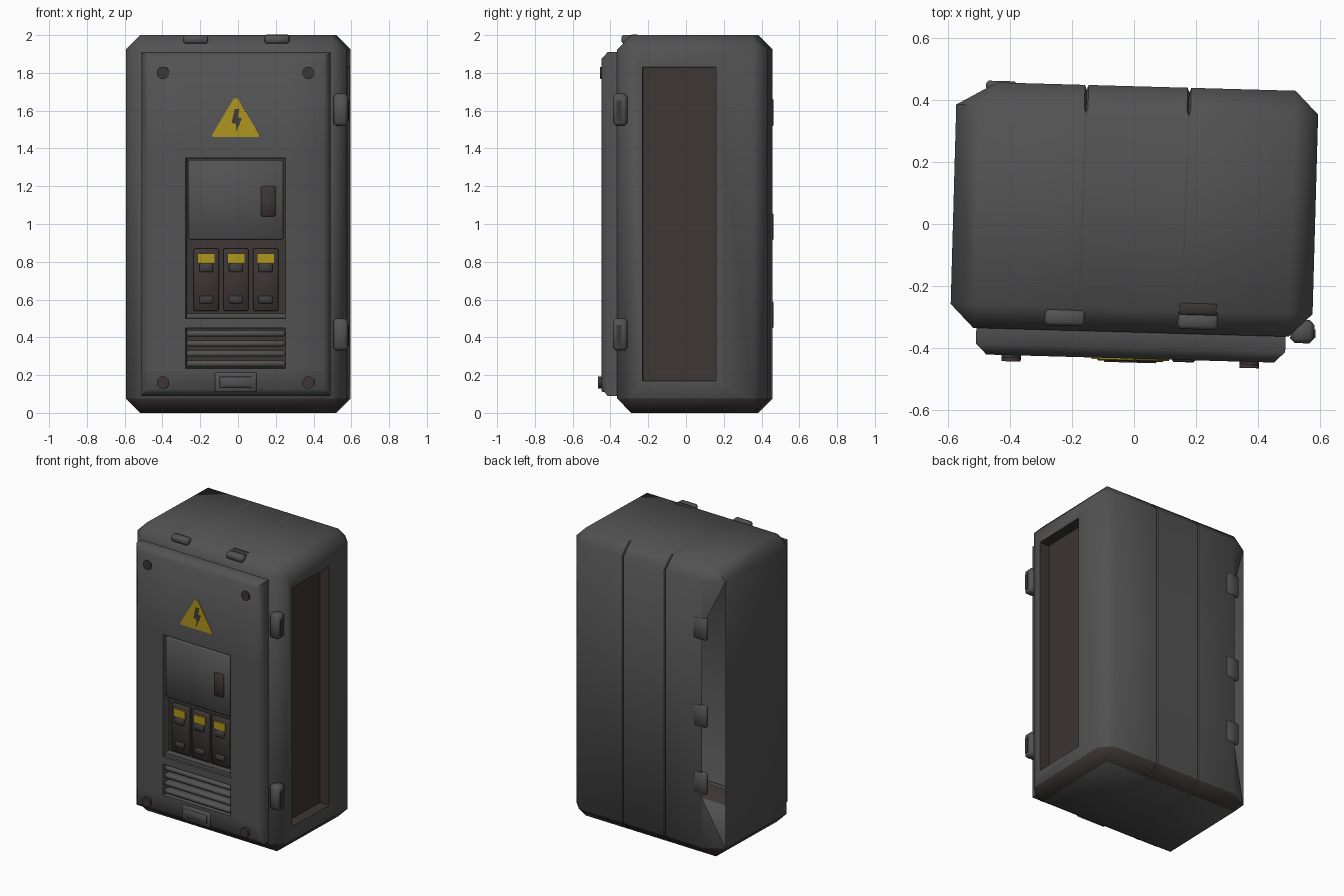
import bpy, bmesh, math
from mathutils import Matrix, Vector

if "Cube" in bpy.data.objects:
    bpy.data.objects.remove(bpy.data.objects["Cube"])

# The whole cabinet stands turned slightly about z
TURN = Matrix.Rotation(math.radians(-1.6), 4, 'Z')


def material(name, rgb):
    m = bpy.data.materials.new(name)
    m.diffuse_color = (*rgb, 1)
    m.use_nodes = True
    m.node_tree.nodes["Principled BSDF"].inputs["Base Color"].default_value = m.diffuse_color
    return m


GREY = material("grey_metal", (0.085, 0.085, 0.085))
BROWN = material("dark_brown", (0.046, 0.036, 0.035))
YELLOW = material("warning_yellow", (0.42, 0.30, 0.012))
DARK = material("dark_grey", (0.05, 0.047, 0.047))


def finish(bm, name, mats):
    bm.transform(TURN)
    me = bpy.data.meshes.new(name)
    bm.to_mesh(me)
    bm.free()
    for m in mats:
        me.materials.append(m)
    ob = bpy.data.objects.new(name, me)
    bpy.context.collection.objects.link(ob)
    return ob


def box(name, x, y, z, mat, bevel=0.0):
    bm = bmesh.new()
    bmesh.ops.create_cube(bm, size=1)
    for v in bm.verts:
        v.co = [r[0] if c < 0 else r[1] for c, r in zip(v.co, (x, y, z))]
    if bevel:
        bmesh.ops.bevel(bm, geom=bm.edges[:], offset=bevel, segments=1,
                        profile=0.5, affect='EDGES')
    return finish(bm, name, [mat])


def plate(name, pts, y0, y1, mat):
    """Outline in x,z extruded from y0 (back) to y1 (front)."""
    bm = bmesh.new()
    f = bm.faces.new([bm.verts.new((x, y0, z)) for x, z in pts])
    r = bmesh.ops.extrude_face_region(bm, geom=[f])
    for v in r['geom']:
        if isinstance(v, bmesh.types.BMVert):
            v.co.y = y1
    bmesh.ops.recalc_face_normals(bm, faces=bm.faces[:])
    return finish(bm, name, [mat])


# Cabinet body: chamfered shell, open behind the door
bm = bmesh.new()
bmesh.ops.create_cube(bm, size=1)
for v in bm.verts:
    v.co = (v.co.x * 1.17, -0.35 if v.co.y < 0 else 0.445, v.co.z * 2 + 1)
bmesh.ops.bevel(bm, geom=bm.edges[:], offset=0.075, segments=1,
                profile=0.5, affect='EDGES')
for v in bm.verts:
    if v.co.x < -0.5 and v.co.y > 0.44:
        v.co.x = -0.455
bm.normal_update()
for f in bm.faces:
    c = f.calc_center_median()
    if c.z < 0.08 and f.normal.z > -0.9:
        f.material_index = 1

# Recessed dark panel on the right side
side = next(f for f in bm.faces if f.normal.x > 0.95)
bmesh.ops.inset_individual(bm, faces=[side], thickness=0.06)
for v in side.verts:
    v.co.y = -0.215 if v.co.y < 0.05 else 0.175
    v.co.z = 0.17 if v.co.z < 1 else 1.83
walls = bmesh.ops.inset_individual(bm, faces=[side], thickness=0.003, depth=-0.07)
for f in walls['faces'] + [side]:
    f.material_index = 1

# Front opening behind the door
front = next(f for f in bm.faces if f.normal.y < -0.95)
bmesh.ops.inset_individual(bm, faces=[front], thickness=0.05)
bmesh.ops.delete(bm, geom=[front], context='FACES_ONLY')

# Gap in the rear left chamfer, tapered at both ends
bm.normal_update()
gap = next(f for f in bm.faces if f.normal.x < -0.3 and f.normal.y > 0.3
           and abs(f.normal.z) < 0.1)
corners = list(gap.verts)
bmesh.ops.delete(bm, geom=[gap], context='FACES_ONLY')
for top, pz in ((True, 1.6), (False, 0.42)):
    a, b = sorted([v for v in corners if (v.co.z > 1) == top], key=lambda v: v.co.x)
    tri = bm.faces.new([a, b, bm.verts.new((b.co.x, b.co.y, pz))])
    tri.normal_update()
    if tri.normal.y < 0:
        tri.normal_flip()

# Two seams down the back
for cx in (-0.165, 0.167):
    for dx in (-0.006, 0, 0.006):
        bmesh.ops.bisect_plane(bm, geom=bm.verts[:] + bm.edges[:] + bm.faces[:],
                               plane_co=(cx + dx, 0, 0), plane_no=(1, 0, 0))
    for v in bm.verts:
        if abs(v.co.x - cx) < 0.001 and v.co.y > 0.36:
            v.co.y -= 0.015
finish(bm, "cabinet_body", [GREY, BROWN])

# Door: front grid with sunken window and louvre bay, then a chamfered rim
xs = [-0.465, -0.265, 0.265, 0.465]
zs = [0.125, 0.235, 0.45, 0.5, 1.35, 1.875]
bm = bmesh.new()
grid = [[bm.verts.new((x, -0.435, z)) for x in xs] for z in zs]
holes = []
for j in range(5):
    for i in range(3):
        f = bm.faces.new([grid[j][i], grid[j][i + 1], grid[j + 1][i + 1], grid[j + 1][i]])
        if i == 1 and j in (1, 3):
            holes.append(f)
bm.normal_update()
for f in holes:
    bmesh.ops.inset_individual(bm, faces=[f], thickness=0.006, depth=-0.06)
    f.material_index = 1
for y, hx, z0, z1 in ((-0.40, 0.5, 0.09, 1.91), (-0.345, 0.5, 0.09, 1.91)):
    rim = [e for e in bm.edges if e.is_boundary]
    old = [v.co.copy() for e in rim for v in e.verts]
    ex = max(c.x for c in old)
    lo, hi = min(c.z for c in old), max(c.z for c in old)
    r = bmesh.ops.extrude_edge_only(bm, edges=rim)
    for v in r['geom']:
        if isinstance(v, bmesh.types.BMVert):
            if abs(abs(v.co.x) - ex) < 1e-4:
                v.co.x = math.copysign(hx, v.co.x)
            if abs(v.co.z - lo) < 1e-4:
                v.co.z = z0
            elif abs(v.co.z - hi) < 1e-4:
                v.co.z = z1
            v.co.y = y
bmesh.ops.recalc_face_normals(bm, faces=bm.faces[:])
bm.normal_update()
if next(f for f in bm.faces if f.calc_center_median().z > 1.5
        and abs(f.normal.y) > 0.95).normal.y > 0:
    bmesh.ops.reverse_faces(bm, faces=bm.faces[:])
finish(bm, "door", [GREY, BROWN])

# Window cover and its latch
box("window_cover", (-0.252, 0.252), (-0.43, -0.38), (0.915, 1.34), GREY, 0.01)
box("cover_latch", (0.135, 0.21), (-0.442, -0.425), (1.04, 1.2), BROWN, 0.006)

# Three breakers with yellow tags and switches
for i, cx in enumerate((-0.157, 0, 0.157)):
    box(f"breaker_{i}", (cx - 0.067, cx + 0.067), (-0.40, -0.37), (0.54, 0.87), BROWN, 0.006)
    box(f"breaker_tag_{i}", (cx - 0.045, cx + 0.045), (-0.408, -0.398), (0.79, 0.845), YELLOW)
    box(f"breaker_switch_{i}", (cx - 0.036, cx + 0.036), (-0.42, -0.398), (0.745, 0.79), DARK, 0.005)
    box(f"breaker_stop_{i}", (cx - 0.036, cx + 0.036), (-0.412, -0.398), (0.58, 0.62), DARK, 0.005)
box("breaker_sill", (-0.262, 0.262), (-0.42, -0.375), (0.5, 0.525), GREY)

# Louvre slats
for i in range(4):
    z = 0.245 + i * 0.053
    box(f"louvre_{i}", (-0.262, 0.262), (-0.43, -0.375), (z, z + 0.033), GREY, 0.01)

# Name plate, blank
box("blank_plate", (-0.11, 0.11), (-0.444, -0.43), (0.11, 0.215), GREY, 0.006)
box("blank_plate_panel", (-0.085, 0.085), (-0.448, -0.44), (0.135, 0.192), GREY, 0.003)

# Warning triangle with a bolt sign
plate("warning_triangle", [(-0.125, 0), (0.125, 0), (0.125, 0.015), (0.012, 0.205),
                           (-0.012, 0.205), (-0.125, 0.015)][::1]
      and [(x, z + 1.46) for x, z in ((-0.12, 0), (0.12, 0), (0.125, 0.012),
                                      (0.01, 0.205), (-0.01, 0.205), (-0.125, 0.012))],
      -0.434, -0.440, YELLOW)
plate("warning_bolt_sign", [(-0.005, 1.61), (0.02, 1.61), (0.012, 1.565), (0.033, 1.56),
                            (0.0, 1.485), (0.003, 1.53), (-0.022, 1.535)],
      -0.438, -0.442, DARK)

# Door bolts
for sx in (-1, 1):
    for z, h in ((1.8, 0.008), (0.16, 0.02)):
        pts = [(sx * 0.385 + 0.034 * math.cos(a), z + 0.034 * math.sin(a))
               for a in [math.tau * (k + 0.5) / 8 for k in range(8)]]
        plate("door_bolt", pts, -0.43, -0.435 - h, BROWN)

# Hinges on the right of the door, each with a dark insert
for z in (1.605, 0.415):
    box("door_hinge", (0.515, 0.592), (-0.37, -0.295), (z - 0.085, z + 0.085), GREY, 0.015)
    box("hinge_insert", (0.58, 0.596), (-0.352, -0.325), (z - 0.06, z + 0.05), BROWN)

# Clips on the top front edge
for cx in (-0.215, 0.215):
    box("top_clip", (cx - 0.065, cx + 0.065), (-0.335, -0.283), (1.955, 2.0), GREY, 0.01)
box("clip_backing", (0.15, 0.28), (-0.29, -0.245), (1.97, 2.002), BROWN, 0.008)

# Hinges at the rear left edge
for z in (1.59, 0.985, 0.52):
    box("rear_hinge", (-0.49, -0.39), (0.42, 0.45), (z - 0.075, z + 0.075), GREY, 0.008)

# Soft shading over shallow angles
bpy.ops.object.select_all(action='SELECT')
bpy.context.view_layer.objects.active = bpy.data.objects["cabinet_body"]
bpy.ops.object.shade_smooth_by_angle(angle=math.radians(48))
